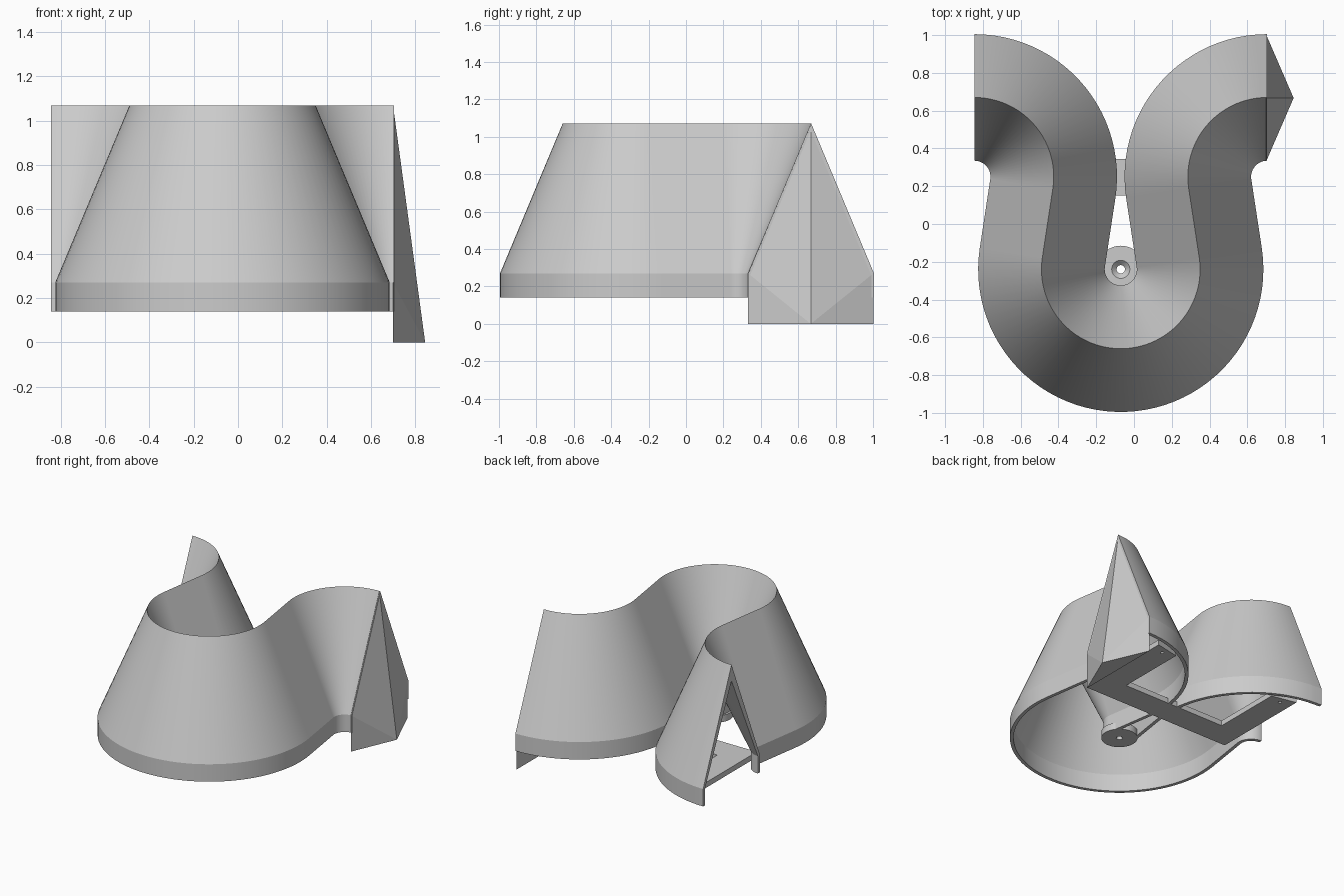
import bpy, bmesh
from math import radians, cos, sin, tau
from mathutils import Vector

cube = bpy.data.objects.get("Cube")
if cube:
    bpy.data.objects.remove(cube, do_unlink=True)

mat = bpy.data.materials.new("light_grey")
mat.use_nodes = True
GREY = (0.6, 0.6, 0.6, 1)
mat.diffuse_color = GREY
mat.node_tree.nodes["Principled BSDF"].inputs["Base Color"].default_value = GREY


def finish(name, bm, smooth=False):
    """Turn a bmesh into a named, coloured object."""
    bmesh.ops.recalc_face_normals(bm, faces=bm.faces)
    mesh = bpy.data.meshes.new(name)
    bm.to_mesh(mesh)
    bm.free()
    mesh.materials.append(mat)
    obj = bpy.data.objects.new(name, mesh)
    bpy.context.collection.objects.link(obj)
    if smooth:
        bpy.ops.object.select_all(action='DESELECT')
        obj.select_set(True)
        bpy.context.view_layer.objects.active = obj
        bpy.ops.object.shade_smooth_by_angle(angle=radians(20))
    return obj


def loft(bm, rings, closed=False):
    """Join closed rings of points with quads."""
    rows = [[bm.verts.new(p) for p in ring] for ring in rings]
    pairs = list(zip(rows, rows[1:]))
    if closed:
        pairs.append((rows[-1], rows[0]))
    for a, b in pairs:
        for i in range(len(a)):
            j = (i + 1) % len(a)
            bm.faces.new((a[i], a[j], b[j], b[i]))
    if not closed:
        bm.faces.new(rows[0])
        bm.faces.new(rows[-1])


MID = -0.07          # plane of symmetry
RIDGE, HALF = 0.42, 0.335
BASE, EAVE, TOP = 0.14, 0.27, 1.07
WALL, CROWN = 0.025, 0.12

# Winding shell: hollow gabled section swept along a double S path
section = [(-HALF, BASE), (-HALF, EAVE), (0, TOP), (HALF, EAVE), (HALF, BASE),
           (HALF - WALL, BASE), (HALF - WALL, EAVE), (0, TOP - CROWN),
           (WALL - HALF, EAVE), (WALL - HALF, BASE)]
TILT = 8.6
arcs = [((MID - 0.775, 0.25), 90, -TILT, 1),
        ((MID, -0.24), 180 - TILT, 360 + TILT, -1),
        ((MID + 0.775, 0.25), 180 + TILT, 90, 1)]
rings = []
for (cx, cy), start, end, side in arcs:
    steps = round(abs(end - start) / 4)
    for i in range(steps + 1):
        a = radians(start + (end - start) * i / steps)
        rings.append([(cx + (RIDGE + side * u) * cos(a),
                       cy + (RIDGE + side * u) * sin(a), z) for u, z in section])
bm = bmesh.new()
loft(bm, rings)
finish("winding_shell", bm, smooth=True)

# Pointed end cap that reaches the ground
bm = bmesh.new()
EDGE, RIDGE_Y = MID + 0.77, 0.667
corners = [(EDGE, RIDGE_Y, TOP), (0.845, RIDGE_Y, 0)]
for y in (RIDGE_Y - HALF, RIDGE_Y + HALF):
    corners += [(EDGE, y, 0), (EDGE, y, EAVE)]
bmesh.ops.convex_hull(bm, input=[bm.verts.new(p) for p in corners])
bmesh.ops.dissolve_limit(bm, angle_limit=radians(1), verts=bm.verts, edges=bm.edges)
finish("end_cap", bm)

# U shaped base frame: a crossbar with two arms
bm = bmesh.new()
half = [(0.62, 0.15), (0.62, 0.92), (0.43, 0.88), (0.43, 0.345)]
outline = half + [(-x, y) for x, y in reversed(half)]
face = bm.faces.new([bm.verts.new((MID + x, y, BASE)) for x, y in outline])
top = bmesh.ops.extrude_face_region(bm, geom=[face])["geom"]
bmesh.ops.translate(bm, vec=Vector((0, 0, 0.04)),
                    verts=[v for v in top if isinstance(v, bmesh.types.BMVert)])
frame = finish("base_frame", bm)

# Screw holes through the frame arms
for side, label in ((-1, "right"), (1, "left")):
    bm = bmesh.new()
    bmesh.ops.create_cone(bm, cap_ends=True, segments=16, radius1=0.012,
                          radius2=0.012, depth=0.2)
    cutter = finish(label + "_screw_cutter", bm)
    cutter.location = (MID + side * 0.53, 0.85, BASE)
    cutter.hide_render = True
    cutter.hide_set(True)
    hole = frame.modifiers.new("screw_hole", 'BOOLEAN')
    hole.operation = 'DIFFERENCE'
    hole.object = cutter

# Round mounting boss with a countersunk hole
profile = [(0.022, BASE), (0.125, BASE), (0.125, 0.19), (0.048, 0.19), (0.022, 0.165)]
bm = bmesh.new()
loft(bm, [[(MID + r * cos(tau * i / 48), -0.24 + r * sin(tau * i / 48), z)
           for r, z in profile] for i in range(48)], closed=True)
finish("mounting_boss", bm, smooth=True)
